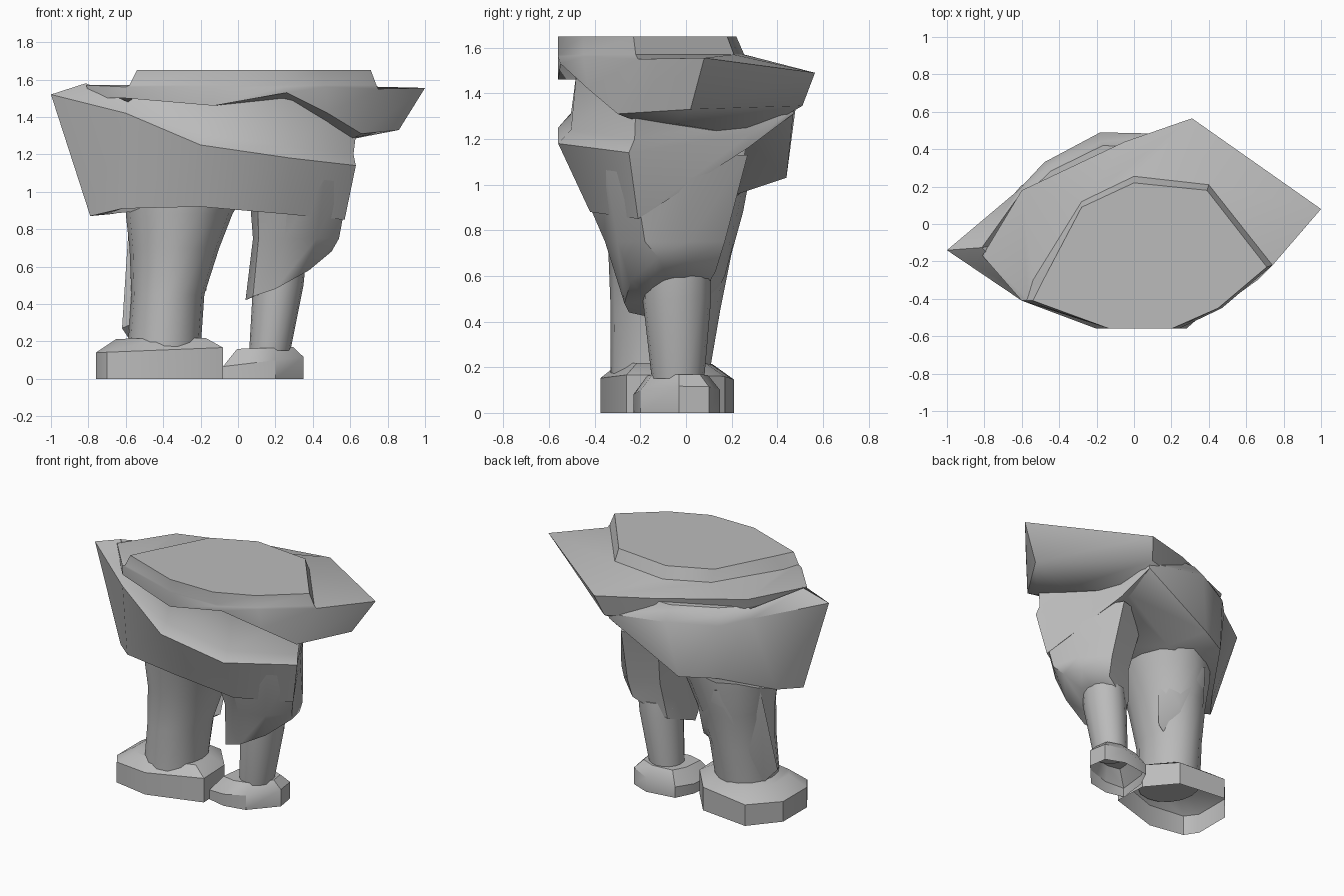
import bpy
import bmesh
import math

# Remove only the default object
default_cube = bpy.data.objects.get("Cube")
if default_cube:
    bpy.data.objects.remove(default_cube, do_unlink=True)

# Single plain colour
grey = bpy.data.materials.new("plain_grey")
grey.use_nodes = True
grey.diffuse_color = (0.5, 0.5, 0.5, 1)
shader = next(node for node in grey.node_tree.nodes if node.type == 'BSDF_PRINCIPLED')
shader.inputs["Base Color"].default_value = grey.diffuse_color


def finish(name, bm, angle):
    """Turn a bmesh into a named, shaded object."""
    bmesh.ops.recalc_face_normals(bm, faces=bm.faces)
    mesh = bpy.data.meshes.new(name)
    bm.to_mesh(mesh)
    bm.free()
    mesh.materials.append(grey)
    part = bpy.data.objects.new(name, mesh)
    bpy.context.collection.objects.link(part)
    bpy.ops.object.select_all(action='DESELECT')
    part.select_set(True)
    bpy.context.view_layer.objects.active = part
    bpy.ops.object.shade_smooth_by_angle(angle=math.radians(angle))


def loft(name, rings, angle=45, open_base=False):
    """Skin a stack of equally long rings and cap the ends."""
    bm = bmesh.new()
    loops = [[bm.verts.new(point) for point in ring] for ring in rings]
    count = len(loops[0])
    for lower, upper in zip(loops, loops[1:]):
        for i in range(count):
            j = (i + 1) % count
            bm.faces.new((lower[i], lower[j], upper[j], upper[i]))
    if not open_base:
        bm.faces.new(loops[0][::-1])
    bm.faces.new(loops[-1])
    finish(name, bm, angle)


def hull(name, points):
    """Wrap a few points in a convex shell."""
    bm = bmesh.new()
    verts = [bm.verts.new(point) for point in points]
    result = bmesh.ops.convex_hull(bm, input=verts)
    bmesh.ops.delete(bm, geom=result["geom_interior"], context='VERTS')
    finish(name, bm, 45)


def oval(left, right, front, back, z, count=16):
    """Ring filling the given bounds."""
    points = []
    for i in range(count):
        turn = math.tau * i / count
        points.append(((left + right) / 2 + math.cos(turn) * (right - left) / 2,
                       (front + back) / 2 + math.sin(turn) * (back - front) / 2, z))
    return points


def flat(outline, z, slope=0):
    return [(x, y, z + slope * x) for x, y in outline]


def shrink(ring, centre, factor):
    """Pull a ring of any dimension toward a centre."""
    return [tuple(c + (value - c) * factor for value, c in zip(point, centre))
            for point in ring]


# Waist and flared brim with a sloping underside
waist = [(-.54, -.41), (-.13, -.56), (.2, -.56), (.45, -.45), (.71, -.23),
         (.39, .18), (0, .22), (-.28, .09), (-.48, -.29), (-.53, -.39)]
collar = [(-.58, -.41), (-.13, -.56), (.22, -.56), (.46, -.45), (.74, -.22),
          (.4, .21), (0, .255), (-.28, .12), (-.54, -.3), (-.57, -.4)]
brim_top = [(-.6, -.41, 1.56), (-.13, -.56, 1.56), (.24, -.56, 1.56),
            (.47, -.45, 1.56), (.75, -.21, 1.55), (1, .08, 1.555),
            (.31, .565, 1.49), (-.05, .44, 1.52), (-.6, .18, 1.56), (-.81, -.17, 1.57)]
brim_bottom = [(-.6, -.41, 1.5), (-.13, -.56, 1.46), (.26, -.55, 1.53),
               (.48, -.43, 1.42), (.66, -.3, 1.31), (.86, .02, 1.33),
               (.27, .51, 1.345), (-.05, .4, 1.36), (-.55, .17, 1.4), (-.8, -.17, 1.5)]
brim_inner = [(-.5, -.36, 1.5), (-.12, -.48, 1.46), (.24, -.48, 1.5),
              (.44, -.38, 1.4), (.62, -.25, 1.29), (.55, -.05, 1.27),
              (.3, .27, 1.21), (-.1, .25, 1.25), (-.5, .12, 1.38), (-.7, -.15, 1.5)]
loft("waist_brim", [brim_inner, brim_bottom, brim_top, flat(collar, 1.57),
                    flat(waist, 1.65)], 40)

# Hips: slanted ledge in front, rear flap falling diagonally, recessed underside
hip_edge = [(-1, -.14, 1.52), (-.6, -.41, 1.42), (-.2, -.56, 1.25), (.28, -.56, 1.18),
            (.63, -.25, 1.14), (.34, .28, 1.22), (.27, .48, 1.345), (-.18, .49, 1.41),
            (-.48, .33, 1.4), (-.62, .18, 1.43)]
hip_bottom = [(-.79, -.16, .87), (-.62, -.33, .91), (-.2, -.42, .92), (.26, -.42, .88),
              (.57, -.21, .85), (.33, .27, 1.16), (.26, .47, 1.31), (-.25, .44, 1.03),
              (-.47, .32, 1.03), (-.68, -.02, .88)]
underside = [(-.7, -.14, .88), (-.58, -.3, .92), (-.2, -.35, .93), (.26, -.36, .9),
             (.5, -.18, .9), (.3, .24, 1.15), (.26, .27, 1.19), (-.1, .23, .96),
             (-.38, .22, .93), (-.6, -.02, .9)]
ledge = [(max(x, -.83) * .98, y * .9, z + .06) for x, y, z in hip_edge]
hip_top = [(x * (1.06 if x > 0 else .95), y * .95, 1.5) for x, y, z in ledge]
loft("hips", [underside, hip_bottom, hip_edge, ledge, hip_top], 38)

# Wide right trouser leg and its overlapping rear wrap
loft("right_trouser_leg", [
    oval(-.59, -.2, -.33, .1, .16),
    oval(-.57, -.18, -.33, .15, .45),
    oval(-.58, -.1, -.34, .2, .7),
    oval(-.6, -.03, -.38, .25, .88),
    oval(-.6, .06, -.4, .28, 1.04)])
hull("right_leg_wrap", [(-.12, .1, .85), (-.17, .05, .47), (-.62, -.12, .27),
                        (-.58, -.03, .21), (-.58, .02, .88), (-.4, .25, .9),
                        (-.24, .17, .6)])

# Left trouser leg with a slanted cuff
thigh = [(.05, -.25), (.1, -.46), (.28, -.52), (.47, -.36),
         (.61, -.24), (.45, .03), (.31, .27), (.08, .2)]
knee = [(.08, -.14), (.11, -.3), (.25, -.355), (.42, -.3),
        (.54, -.18), (.49, .01), (.33, .17), (.13, .1)]
cuff = [(.04, -.16, .42), (.08, -.25, .44), (.2, -.27, .48), (.38, -.24, .58),
        (.5, -.12, .68), (.46, .02, .67), (.32, .13, .62), (.1, .06, .5)]
loft("left_trouser_leg", [shrink(cuff, (.23, -.05, .5), .55), cuff,
                          flat(knee, .75), flat(thigh, 1.13)])
loft("left_shin", [
    oval(.06, .28, -.15, .08, .15),
    oval(.08, .35, -.19, .11, .5),
    oval(.09, .36, -.19, .11, .6)])

# Chunky faceted boots, hollow from below
right_sole = [(-.76, -.24), (-.7, -.33), (-.45, -.375), (-.08, -.26),
              (-.09, -.02), (-.25, .17), (-.6, .21), (-.76, .02)]
left_sole = [(-.08, -.2), (.05, -.23), (.2, -.2), (.35, -.03),
             (.33, .1), (.2, .15), (0, .12), (-.06, 0)]
for side, sole, ankle, wall, top, slope in (
        ("right", right_sole, (-.39, -.11), .17, .22, .04),
        ("left", left_sole, (.17, -.03), .075, .16, .12)):
    loft(side + "_boot", [
        flat(sole, 0),
        flat(sole, wall, slope),
        flat(shrink(sole, ankle, .7), top, slope / 4)], 35, open_base=True)
